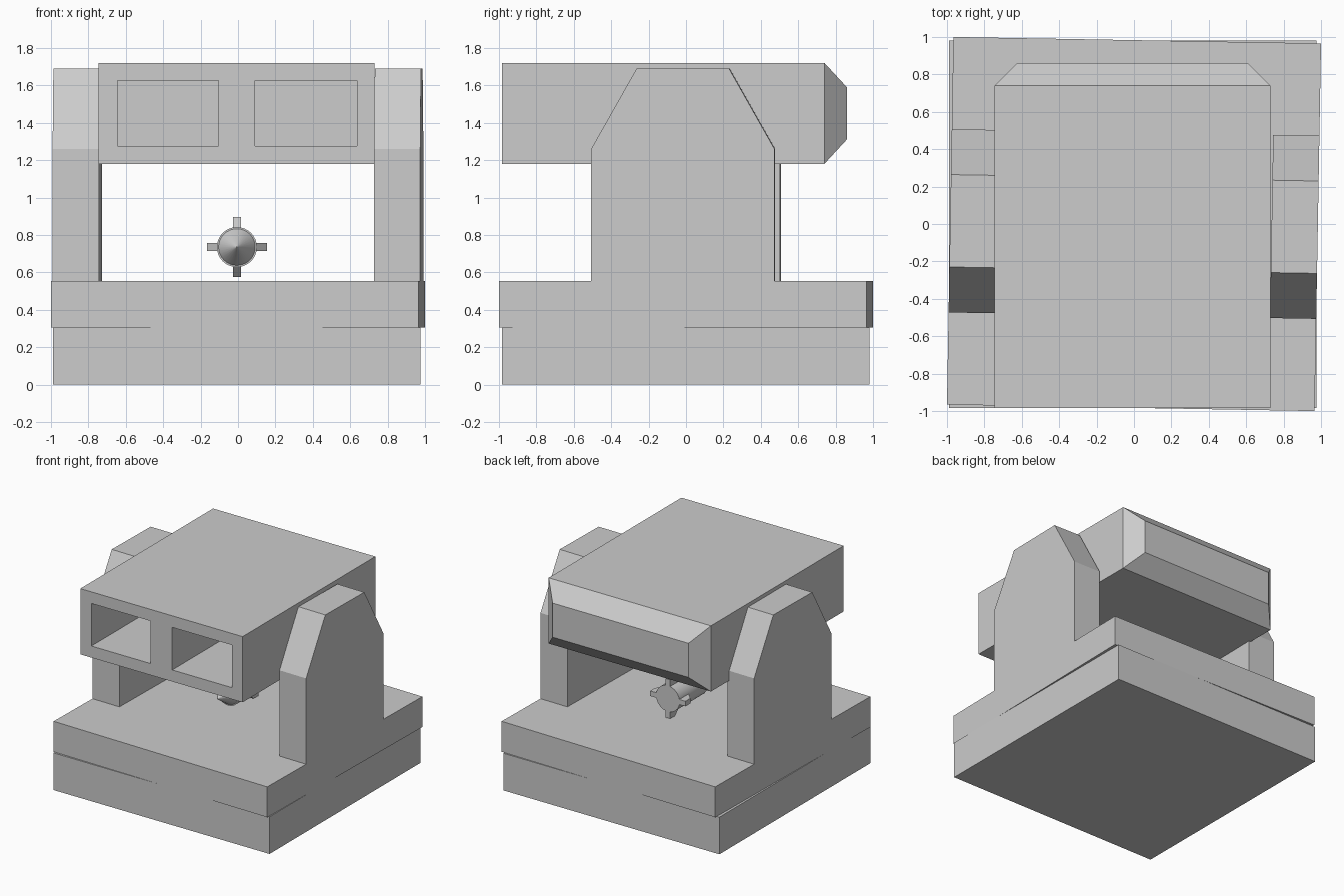
import bpy, bmesh, math
from mathutils import Matrix, Vector

if "Cube" in bpy.data.objects:
    bpy.data.objects.remove(bpy.data.objects["Cube"])

grey = bpy.data.materials.new("plain grey")
grey.diffuse_color = (0.604, 0.604, 0.604, 1)
grey.use_nodes = True
grey.node_tree.nodes["Principled BSDF"].inputs["Base Color"].default_value = grey.diffuse_color

TURN = Matrix.Rotation(math.radians(-1.0), 4, 'Z')   # turntable is slightly rotated


def make(name, bm, matrix=None):
    if matrix is not None:
        bm.transform(matrix)
    bmesh.ops.recalc_face_normals(bm, faces=bm.faces)
    me = bpy.data.meshes.new(name)
    bm.to_mesh(me)
    bm.free()
    me.materials.append(grey)
    ob = bpy.data.objects.new(name, me)
    bpy.context.collection.objects.link(ob)
    return ob


def box(name, lo, hi, matrix=None):
    bm = bmesh.new()
    bmesh.ops.create_cube(bm, size=1)
    for v in bm.verts:
        v.co = Vector([lo[i] + (v.co[i] + 0.5) * (hi[i] - lo[i]) for i in range(3)])
    return make(name, bm, matrix)


def prism(name, profile, x0, x1, matrix=None):
    """Extrude a (y, z) profile from x0 to x1."""
    bm = bmesh.new()
    face = bm.faces.new([bm.verts.new((x0, y, z)) for y, z in profile])
    ext = bmesh.ops.extrude_face_region(bm, geom=[face])
    verts = [g for g in ext["geom"] if isinstance(g, bmesh.types.BMVert)]
    bmesh.ops.translate(bm, verts=verts, vec=(x1 - x0, 0, 0))
    return make(name, bm, matrix)


def loft(name, rings):
    """Skin closed rings of equal point count, capping both ends."""
    bm = bmesh.new()
    rows = [[bm.verts.new(p) for p in r] for r in rings]
    n = len(rows[0])
    for a, b in zip(rows, rows[1:]):
        for i in range(n):
            j = (i + 1) % n
            bm.faces.new((a[i], a[j], b[j], b[i]))
    bm.faces.new(rows[0])
    bm.faces.new(rows[-1])
    return make(name, bm)


# Fixed base and rotated turntable
box("base", (-0.99, -0.983, 0), (0.975, 0.98, 0.305))
box("turntable", (-0.983, -0.983, 0.305), (0.983, 0.983, 0.555), TURN)

# Side arms with tapered tops
arm = [(-0.49, 0.555), (0.49, 0.555), (0.49, 1.26), (0.247, 1.69), (-0.247, 1.69), (-0.49, 1.26)]
for side, s in (("left", -1), ("right", 1)):
    prism(side + "_arm", arm, s * 0.983, s * 0.736, TURN)

# Launcher box with a tapered back
def rect(y, hx, hz):
    return [(-0.0075 + a * hx, y, 1.45 + b * hz) for a, b in ((-1, -1), (1, -1), (1, 1), (-1, 1))]

launcher = loft("launcher_box", [rect(-0.983, 0.7375, 0.27), rect(0.74, 0.7375, 0.27),
                                 rect(0.86, 0.6175, 0.14)])

# Two deep openings in the front
for x0, x1 in ((-0.645, -0.105), (0.09, 0.635)):
    cutter = box("opening_cutter", (x0, -1.2, 1.275), (x1, 0.3, 1.625))
    cutter.hide_render = True
    mod = launcher.modifiers.new("opening", 'BOOLEAN')
    mod.operation = 'DIFFERENCE'
    mod.solver = 'EXACT'
    mod.object = cutter
    bpy.context.view_layer.objects.active = launcher
    bpy.ops.object.modifier_apply(modifier=mod.name)
    bpy.data.objects.remove(cutter)

# Small rocket under the launcher: nose cone and body
CX, CZ = -0.006, 0.735

def ring(y, r, n=32):
    return [(CX + r * math.cos(2 * math.pi * i / n), y, CZ + r * math.sin(2 * math.pi * i / n))
            for i in range(n)]

body = loft("rocket_body", [ring(-0.26, 0.002), ring(-0.12, 0.098), ring(-0.12, 0.107), ring(0.245, 0.107)])
bpy.ops.object.select_all(action='DESELECT')
body.select_set(True)
bpy.context.view_layer.objects.active = body
bpy.ops.object.shade_smooth_by_angle(angle=math.radians(30))

# Four swept tail fins
fin = [(0.245, 0.05), (0.245, 0.16), (0.18, 0.16), (0.11, 0.09), (0.11, 0.05)]
for k in range(4):
    m = Matrix.Translation((CX, 0, CZ)) @ Matrix.Rotation(k * math.pi / 2, 4, 'Y')
    prism("rocket_fin_%d" % (k + 1), fin, -0.021, 0.021, m)
